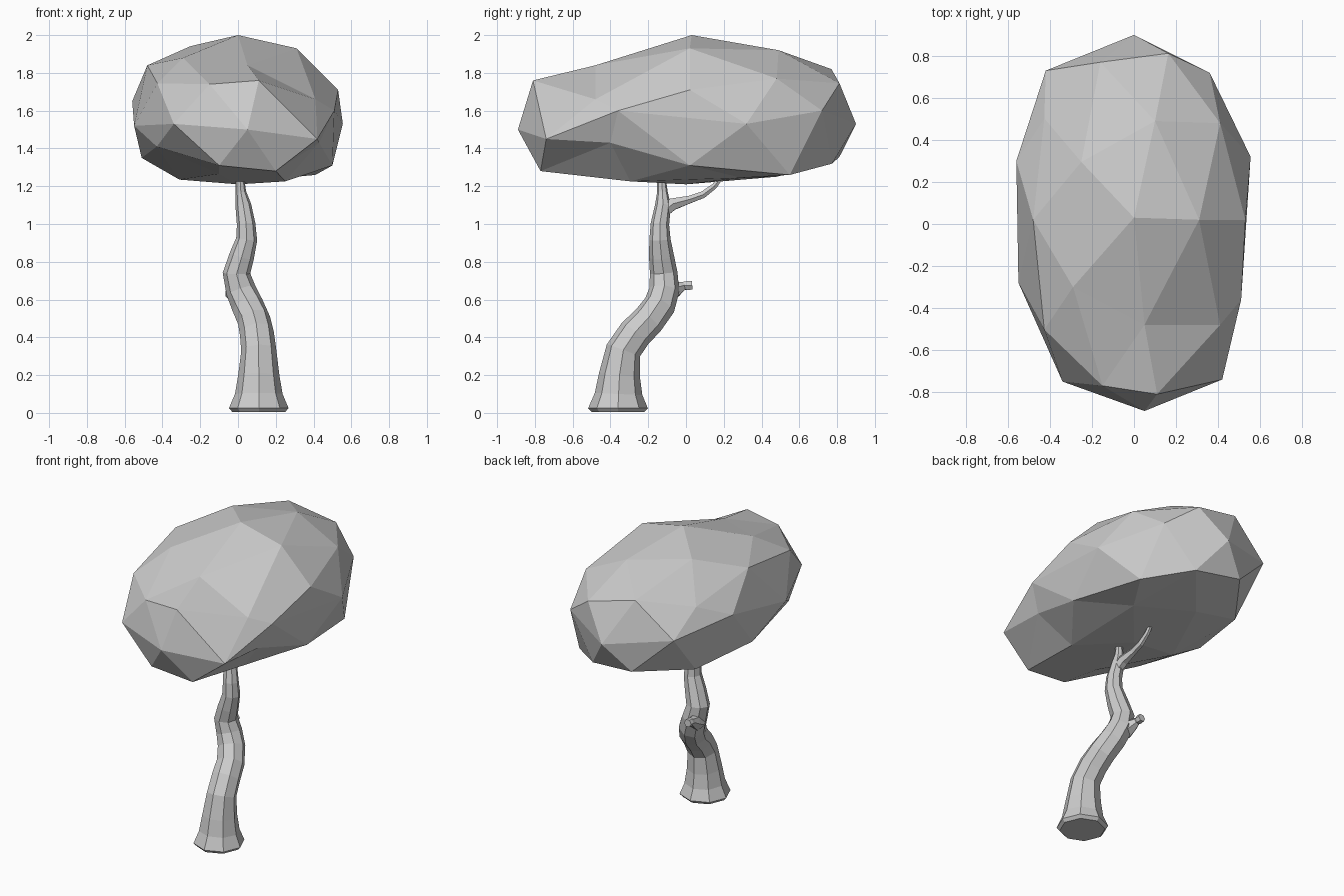
import bpy, bmesh
from mathutils import Vector
from math import cos, sin, tau


def finish(name, bm):
    bmesh.ops.recalc_face_normals(bm, faces=bm.faces)
    mesh = bpy.data.meshes.new(name)
    bm.to_mesh(mesh)
    bm.free()
    ob = bpy.data.objects.new(name, mesh)
    bpy.context.collection.objects.link(ob)
    return ob


def tube(name, path, sides, level_start=False):
    """Faceted tube along (x, y, z, radius) stations, capped at both ends."""
    bm = bmesh.new()
    pts = [Vector(p[:3]) for p in path]
    rings = []
    for i, p in enumerate(pts):
        t = (pts[min(i + 1, len(pts) - 1)] - pts[max(i - 1, 0)]).normalized()
        if level_start and i < 2:
            t = Vector((0, 0, 1))
        q = Vector((0, 0, 1)).rotation_difference(t)
        r = path[i][3]
        rings.append([bm.verts.new(p + q @ Vector((r * cos(tau * k / sides), r * sin(tau * k / sides), 0)))
                      for k in range(sides)])
    for a, b in zip(rings, rings[1:]):
        for k in range(sides):
            n = (k + 1) % sides
            bm.faces.new((a[k], a[n], b[n], b[k]))
    bm.faces.new(rings[0][::-1])
    bm.faces.new(rings[-1])
    return finish(name, bm)


# Winding trunk with flared foot
tube("trunk", [
    (.11, -.36, .005, .14), (.11, -.36, .025, .158), (.11, -.357, .1, .126),
    (.11, -.352, .2, .109), (.11, -.332, .33, .093), (.10, -.27, .42, .09),
    (.085, -.20, .49, .087), (.05, -.14, .57, .085), (.015, -.115, .65, .08),
    (-.008, -.118, .74, .073), (.02, -.13, .83, .066), (.046, -.138, .92, .056),
    (.043, -.138, 1.0, .049), (.028, -.122, 1.1, .042), (.015, -.125, 1.17, .028),
    (.01, -.13, 1.25, .022)], 8, True)

# Side branch into the canopy and a cut stub
tube("branch", [
    (.03, -.125, 1.06, .034), (.025, -.07, 1.105, .036), (.02, .02, 1.13, .023),
    (.02, .09, 1.155, .021), (.02, .15, 1.20, .017), (.02, .18, 1.24, .014)], 6)
tube("branch_stub", [
    (-.01, -.10, .635, .06), (-.025, -.05, .655, .042), (-.035, -.012, .672, .024),
    (-.035, .008, .674, .028), (-.035, .033, .676, .026)], 6)

# Canopy: icosphere with remapped heights
HEIGHTS = [(-1, 1.21), (-.851, 1.235), (-.526, 1.295), (-.447, 1.33), (0, 1.55),
           (.447, 1.745), (.526, 1.82), (.851, 1.92), (1, 2.0)]
# Corners pulled to give the lumpy shape: waist, crown, underside
CORNERS = [(.05, -.89, 1.5), (0, .9, 1.53), (.42, -.74, 1.45), (-.34, -.75, 1.53),
           (-.42, .73, 1.6), (.36, .72, 1.6), (.51, -.36, 1.6), (-.56, .3, 1.65),
           (-.55, -.28, 1.52), (.555, .32, 1.53)]
CORNERS += [(0, .03, 2), (.05, -.48, 1.84), (.31, .02, 1.93), (.1, .49, 1.92),
            (-.29, -.3, 1.88), (.41, -.48, 1.66), (.41, .48, 1.77), (-.16, .77, 1.82),
            (-.15, -.77, 1.74), (-.48, .02, 1.84), (.53, .02, 1.71), (.11, -.81, 1.76)]
CORNERS += [(.43, -.4, 1.43), (-.43, -.48, 1.41), (.41, .55, 1.26), (-.51, .02, 1.35),
            (-.1, -.78, 1.31), (.2, -.77, 1.28), (.5, .02, 1.31), (-.1, -.48, 1.265)]
bm = bmesh.new()
bmesh.ops.create_icosphere(bm, subdivisions=2, radius=1)
for v in bm.verts:
    x, y, z = v.co
    h = min(HEIGHTS, key=lambda e: abs(e[0] - z))[1]
    tilt = .07 * y if z > .5 else .03 * y if z < -.3 else 0
    v.co = (x * .59, y * (.9 if abs(z) < .1 else .955), h + tilt)
free = list(bm.verts)
for c in CORNERS:
    c = Vector(c)
    v = min(free, key=lambda v: (v.co - c).length)
    v.co = c
    free.remove(v)
finish("canopy", bm)
